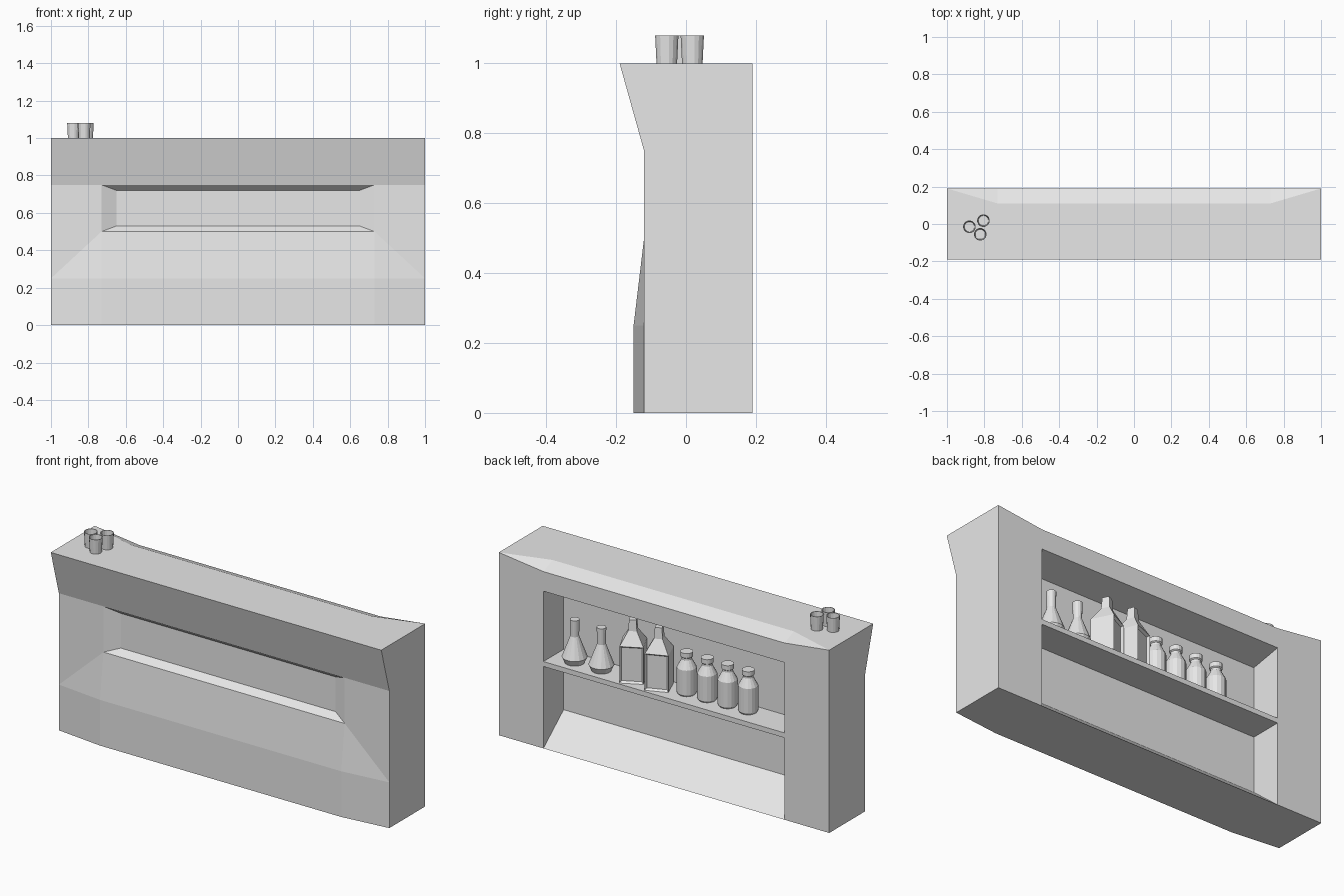
import bpy, bmesh, math
from mathutils import Matrix, Vector

cube = bpy.data.objects.get("Cube")
if cube:
    bpy.data.objects.remove(cube, do_unlink=True)

grey = bpy.data.materials.new("plain_grey")
grey.use_nodes = True
grey.diffuse_color = (0.8, 0.8, 0.8, 1)
grey.node_tree.nodes["Principled BSDF"].inputs["Base Color"].default_value = (0.8, 0.8, 0.8, 1)


def finish(bm, name, location=(0, 0, 0), turn=0):
    bmesh.ops.remove_doubles(bm, verts=bm.verts[:], dist=0.0001)
    bmesh.ops.recalc_face_normals(bm, faces=bm.faces[:])
    mesh = bpy.data.meshes.new(name)
    bm.to_mesh(mesh)
    bm.free()
    mesh.materials.append(grey)
    obj = bpy.data.objects.new(name, mesh)
    obj.location = location
    obj.rotation_euler.z = turn
    bpy.context.collection.objects.link(obj)
    return obj


def lathe(profile, sides):
    """Spin (radius, height) points about z."""
    bm = bmesh.new()
    start = math.pi / sides
    verts = [bm.verts.new((r * math.cos(start), r * math.sin(start), z)) for r, z in profile]
    edges = [bm.edges.new(pair) for pair in zip(verts, verts[1:])]
    bmesh.ops.spin(bm, geom=verts + edges, cent=(0, 0, 0), axis=(0, 0, 1),
                   angle=math.tau, steps=sides, use_duplicate=False)
    bmesh.ops.remove_doubles(bm, verts=bm.verts[:], dist=0.0001)
    bmesh.ops.recalc_face_normals(bm, faces=bm.faces[:])
    return bm


# Counter body: (y, z) sections at the ends and at the edges of the niches
HALF = 0.73
end = [(.19, 0), (-.12, 0), (-.12, .25), (-.12, .25), (-.12, .75),
       (-.19, 1), (.19, 1), (.19, 1), (.19, .86)]
inner = [(.19, 0), (-.15, 0), (-.15, .25), (-.12, .5), (-.12, .75),
         (-.19, 1), (.11, 1), (.19, .967), (.19, .86)]
bm = bmesh.new()
rings = [[bm.verts.new((x, y, z)) for y, z in section]
         for x, section in ((-1, end), (-HALF, inner), (HALF, inner), (1, end))]
count = len(end)
strips = []
for a, b in zip(rings, rings[1:]):
    strips.append([bm.faces.new((a[i], a[(i + 1) % count], b[(i + 1) % count], b[i]))
                   for i in range(count)])
bm.faces.new(rings[0])
bm.faces.new(rings[-1][::-1])


def sink(face, y, half_width, low, high):
    """Push a wall panel inward to form a tapered niche."""
    middle = face.calc_center_median().z
    panel = bmesh.ops.extrude_discrete_faces(bm, faces=[face])["faces"][0]
    for v in panel.verts:
        v.co = Vector((math.copysign(half_width, v.co.x), y, high if v.co.z > middle else low))


sink(strips[1][3], -.085, .65, .53, .72)
sink(strips[1][-1], .015, HALF, .145, .828)
finish(bm, "counter_body")

# Shelf across the back niche
SHELF = 0.475
bm = bmesh.new()
bmesh.ops.create_cube(bm, size=1, matrix=Matrix.Diagonal((2 * HALF, .175, .027, 1)))
finish(bm, "bottle_shelf", (0, .1025, SHELF - .0135))

# Cone flasks
for i in range(2):
    bm = lathe([(0, 0), (.05, 0), (.065, .032), (.022, .145), (.024, .235), (0, .235)], 16)
    finish(bm, f"cone_flask_{i + 1}", (.6 - .162 * i, .105, SHELF))

# Square bottles with sunken panels front and back
for i, turn in enumerate((27, 22)):
    bm = lathe([(r * math.sqrt(2), z) for r, z in
                ((0, 0), (.06, 0), (.06, .2), (.022, .27), (.018, .33), (0, .33))], 4)
    panels = [f for f in bm.faces
              if abs(f.normal.y) > .9 and f.calc_center_median().z < .2]
    bmesh.ops.inset_individual(bm, faces=panels, thickness=.013, depth=-.012)
    finish(bm, f"square_bottle_{i + 1}", (.25 - .158 * i, .1, SHELF), math.radians(turn))

# Round bottles with a collar
for i in range(4):
    bm = lathe([(0, 0), (.044, 0), (.05, .01), (.05, .145), (.026, .19), (.026, .2),
                (.032, .205), (.032, .23), (0, .23)], 16)
    finish(bm, f"round_bottle_{i + 1}", (-.064 - .124 * i, .085, SHELF))

# Hollow tumblers on the counter top
for i, (x, y) in enumerate(((-.88, -.015), (-.805, .018), (-.822, -.055))):
    bm = lathe([(0, 0), (.03, 0), (.034, .08), (.031, .08), (.027, .008), (0, .008)], 16)
    finish(bm, f"tumbler_{i + 1}", (x, y, 1))
